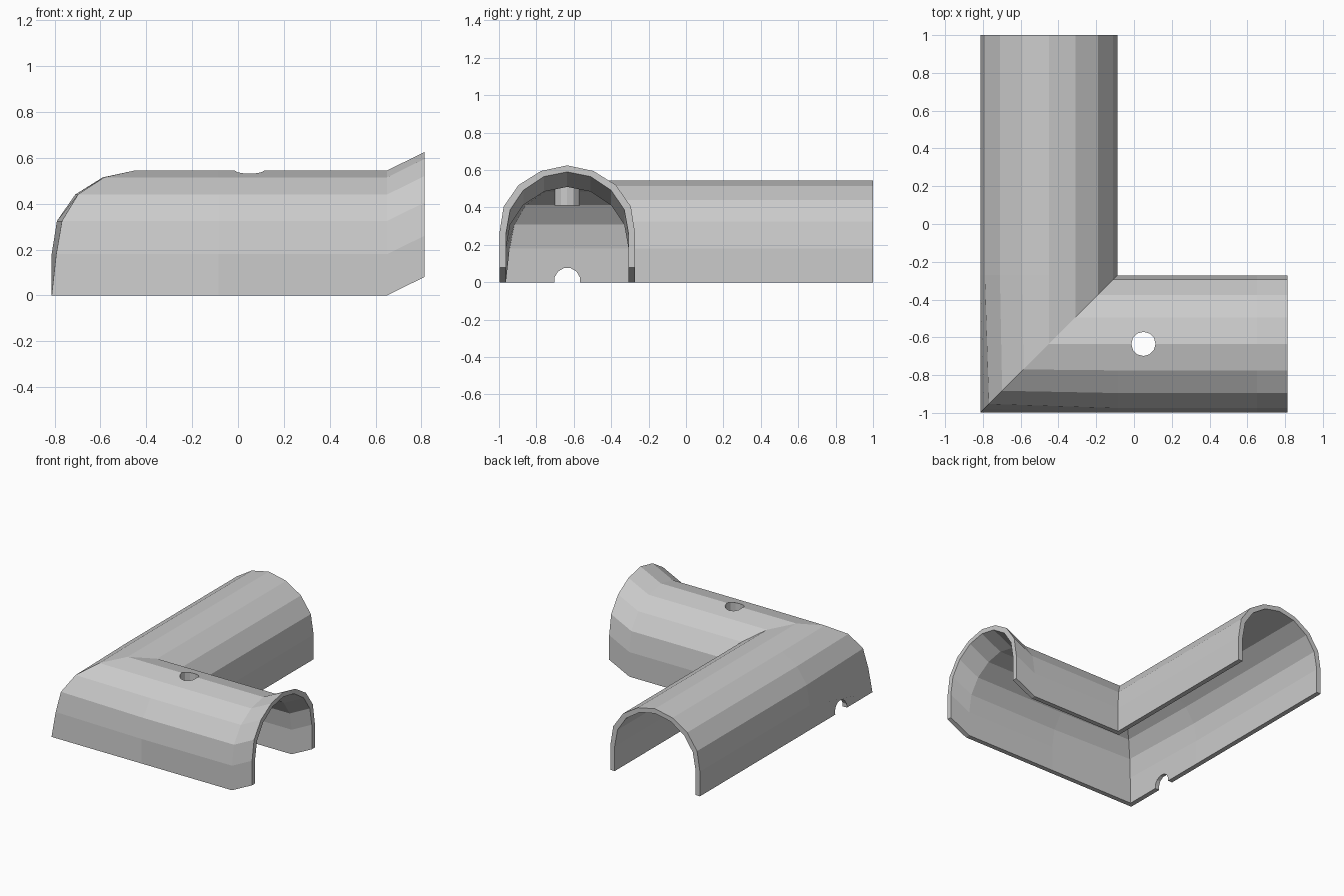
import bpy, bmesh, math
from mathutils import Matrix

if "Cube" in bpy.data.objects:
    bpy.data.objects.remove(bpy.data.objects["Cube"])

CX, CY = -0.45, -0.635          # centre lines of the two legs
HOLE = (0.05, CY)

# half arch profiles: (offset from centre line, height)
OUTER = [(0.363, 0), (0.363, 0.18), (0.34, 0.325), (0.26, 0.44), (0.14, 0.515), (0, 0.545)]
INNER = [(0.328, 0), (0.328, 0.18), (0.305, 0.308), (0.235, 0.412), (0.125, 0.485), (0, 0.51)]
LEAN = [0, 0.02, 0.022, 0.012, 0.005, 0]    # outer corner leans inward


def full(half):
    return half + [(-o, z) for o, z in half[-2::-1]]


def new_object(name, bm):
    bmesh.ops.recalc_face_normals(bm, faces=bm.faces)
    mesh = bpy.data.meshes.new(name)
    bm.to_mesh(mesh)
    bm.free()
    ob = bpy.data.objects.new(name, mesh)
    bpy.context.collection.objects.link(ob)
    return ob


def cylinder(name, r, depth, matrix):
    bm = bmesh.new()
    bmesh.ops.create_cone(bm, cap_ends=True, segments=12, radius1=r, radius2=r,
                          depth=depth, matrix=matrix)
    return new_object(name, bm)


# Elbow shell: closed arch loops swept through the mitred corner
loop = full(OUTER) + full(INNER)[::-1]
lean = LEAN + [0] * 5
lean = lean + lean[::-1]
sections = [
    [(CX - o, 1.0, z) for o, z in loop],
    [(CX - o, -0.27, z) for o, z in loop],
    [(CX - o + d, CY - o + d, z) for (o, z), d in zip(loop, lean)],
    [(-0.085, CY - o, z) for o, z in loop],
    [(0.65, CY - o, z) for o, z in loop],
    [(0.813, CY - o, z + 0.08) for o, z in loop],
]
bm = bmesh.new()
rings = [[bm.verts.new(p) for p in s] for s in sections]
n = len(loop)
for a, b in zip(rings, rings[1:]):
    for i in range(n):
        j = (i + 1) % n
        vs = [a[i], a[j], b[j], b[i]]
        bm.faces.new(vs)
for r in (rings[0], rings[-1]):
    for i in range(n // 2 - 1):
        bm.faces.new((r[i], r[i + 1], r[n - 2 - i], r[n - 1 - i]))
# merge the inner-corner points where mitre and leg sections coincide
bmesh.ops.remove_doubles(bm, verts=bm.verts, dist=0.012)
shell = new_object("elbow_shell", bm)

# Round hole in the roof and half-round notch in the outer wall
cutters = [
    cylinder("roof_hole_cutter", 0.064, 0.5, Matrix.Translation((*HOLE, 0.6))),
    cylinder("wall_notch_cutter", 0.07, 0.3,
             Matrix.Translation((-0.81, CY, 0.008)) @ Matrix.Rotation(math.pi / 2, 4, 'Y')
             @ Matrix.Rotation(math.pi / 12, 4, 'Z')),
]
for c in cutters:
    c.hide_render = True
    m = shell.modifiers.new(c.name, 'BOOLEAN')
    m.operation = 'DIFFERENCE'
    m.solver = 'EXACT'
    m.object = c
bpy.context.view_layer.update()
cut = bpy.data.meshes.new_from_object(
    shell.evaluated_get(bpy.context.evaluated_depsgraph_get()))
shell.modifiers.clear()
shell.data = cut
for c in cutters:
    bpy.data.objects.remove(c)

# Thin sleeve hanging below the roof hole
bm = bmesh.new()
rows = []
for r, z in ((0.069, 0.41), (0.069, 0.525), (0.064, 0.525), (0.064, 0.41)):
    rows.append([bm.verts.new((HOLE[0] + r * math.cos(k * math.tau / 12),
                               HOLE[1] + r * math.sin(k * math.tau / 12), z))
                 for k in range(12)])
for a, b in zip(rows, rows[1:] + rows[:1]):
    for k in range(12):
        bm.faces.new((a[k], a[(k + 1) % 12], b[(k + 1) % 12], b[k]))
new_object("hole_sleeve", bm)
